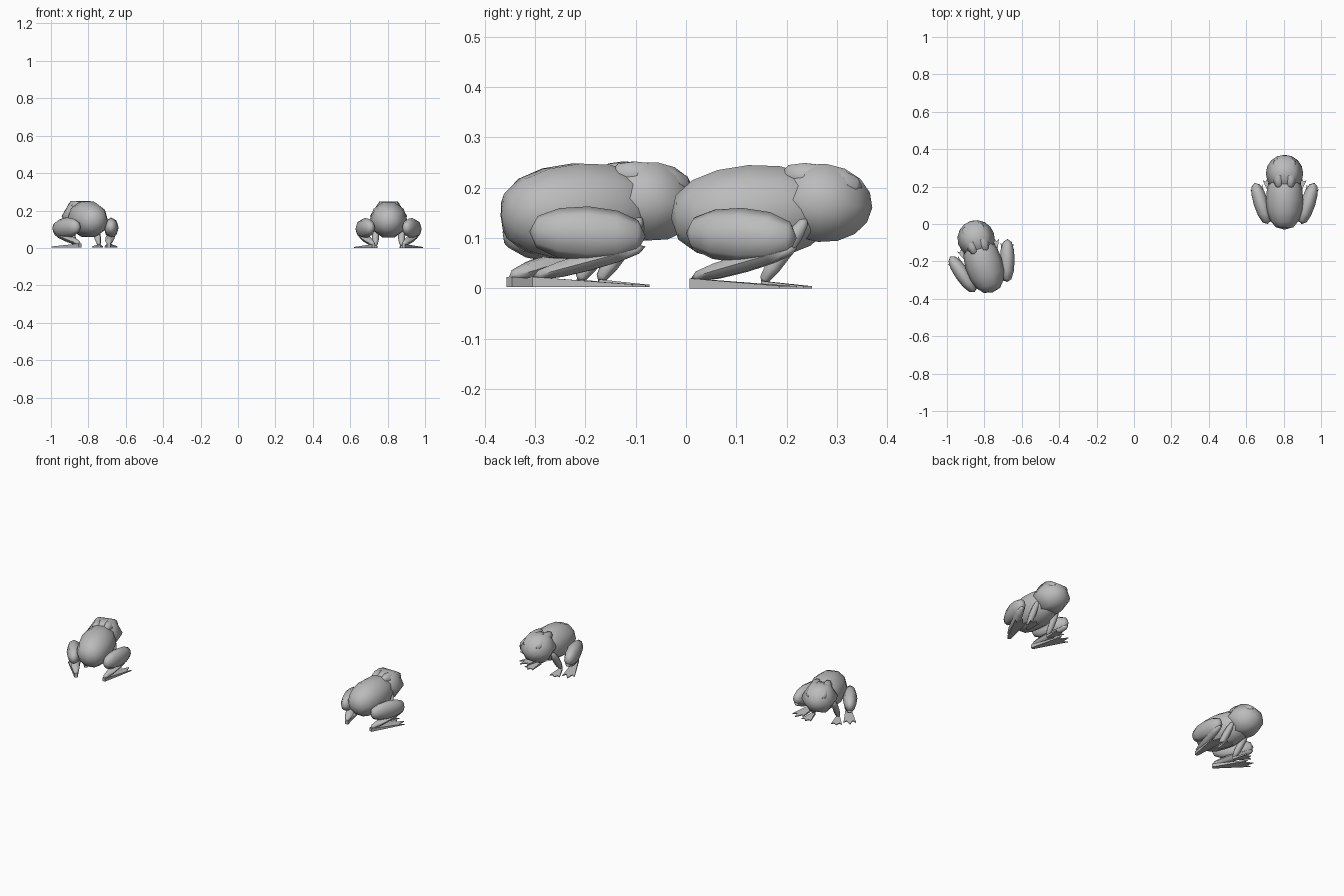
import bpy, bmesh, math
from mathutils import Vector

cube = bpy.data.objects.get("Cube")
if cube:
    bpy.data.objects.remove(cube, do_unlink=True)

GREY = (0.5, 0.5, 0.5, 1)
grey = bpy.data.materials.new("plain grey")
grey.use_nodes = True
grey.diffuse_color = GREY
grey.node_tree.nodes["Principled BSDF"].inputs["Base Color"].default_value = GREY

# Location and turn about z of each frog
FROGS = {
    "left": ((0.805, 0.17, 0), 0),
    "right": ((-0.815, -0.175, 0.003), math.radians(17)),
}


def place(name, bm, mirror):
    """Turn a bmesh into one object per frog, sharing the mesh."""
    bmesh.ops.recalc_face_normals(bm, faces=bm.faces)
    mesh = bpy.data.meshes.new(name)
    bm.to_mesh(mesh)
    bm.free()
    mesh.materials.append(grey)
    for side, (location, turn) in FROGS.items():
        part = bpy.data.objects.new(f"{side}_frog_{name}", mesh)
        bpy.context.collection.objects.link(part)
        part.location = location
        part.rotation_euler.z = turn
        if mirror:
            part.modifiers.new("Mirror", "MIRROR").use_mirror_merge = False
    bpy.ops.object.select_all(action="DESELECT")
    part.select_set(True)
    bpy.context.view_layer.objects.active = part
    bpy.ops.object.shade_smooth_by_angle(angle=math.radians(65))


def spindle(name, start, end, width, height, sides=8, steps=6, blunt=0.8, mirror=True):
    """Low-poly rounded form between two points, with half width and half height."""
    bm = bmesh.new()
    start, end = Vector(start), Vector(end)
    along = (end - start).normalized()
    across = along.cross(Vector((0, 0, 1))).normalized()
    up = across.cross(along)
    loops = []
    for step in range(1, steps):
        turn = math.pi * step / steps
        centre = start.lerp(end, (1 - math.cos(turn)) / 2)
        radius = math.sin(turn) ** blunt
        angles = [math.tau * i / sides for i in range(sides)]
        loops.append([
            bm.verts.new(centre + radius * (across * width * math.cos(a) + up * height * math.sin(a)))
            for a in angles
        ])
    for near, far in zip(loops, loops[1:]):
        for i in range(sides):
            bm.faces.new((near[i - 1], near[i], far[i], far[i - 1]))
    for loop, point in ((loops[0], start), (loops[-1], end)):
        tip = bm.verts.new(point)
        for i in range(sides):
            bm.faces.new((loop[i - 1], loop[i], tip))
    place(name, bm, mirror)


def foot(name, heel, toe, spread, thick):
    """Flat webbed wedge with three toes."""
    bm = bmesh.new()
    heel, toe = Vector(heel), Vector(toe)
    along = toe - heel
    across = Vector((along.y, -along.x, 0)).normalized() * spread
    # Toes on even points, webbing on odd points
    outline = [heel - across / 4]
    for i in range(5):
        reach = 0.8 if i % 2 else 0.9
        if i == 2:
            reach = 1
        outline.append(heel + along * reach + across * (i - 2) / 2)
    outline.append(heel + across / 4)
    top = [bm.verts.new(p + Vector((0, 0, thick if p in (outline[0], outline[-1]) else 0.005))) for p in outline]
    low = [bm.verts.new(p) for p in outline]
    bm.faces.new(top)
    bm.faces.new(low)
    for i in range(len(top)):
        bm.faces.new((top[i - 1], top[i], low[i], low[i - 1]))
    place(name, bm, True)


# Torso and angular head
spindle("torso", (0, -0.2, 0.14), (0, 0.12, 0.16), width=0.1, height=0.1,
        sides=10, steps=8, mirror=False)
spindle("head", (0, 0, 0.18), (0, 0.2, 0.16), width=0.1, height=0.09,
        sides=6, steps=8, blunt=1, mirror=False)
spindle("eye_ridge", (0.03, 0.02, 0.23), (0.04, 0.18, 0.2), width=0.03, height=0.035, sides=6)

# Hind legs
spindle("thigh", (0.09, -0.17, 0.11), (0.16, 0.05, 0.1), width=0.04, height=0.055)
spindle("calf", (0.16, 0.05, 0.08), (0.08, -0.16, 0.02), width=0.025, height=0.02, sides=6)
foot("hind_foot", (0.08, -0.16, 0), (0.16, 0.05, 0), spread=0.035, thick=0.02)

# Front legs
spindle("foreleg", (0.07, 0.07, 0.14), (0.07, -0.02, 0.01), width=0.02, height=0.02, sides=6)
foot("front_foot", (0.07, -0.02, 0), (0.09, 0.08, 0), spread=0.03, thick=0.015)
